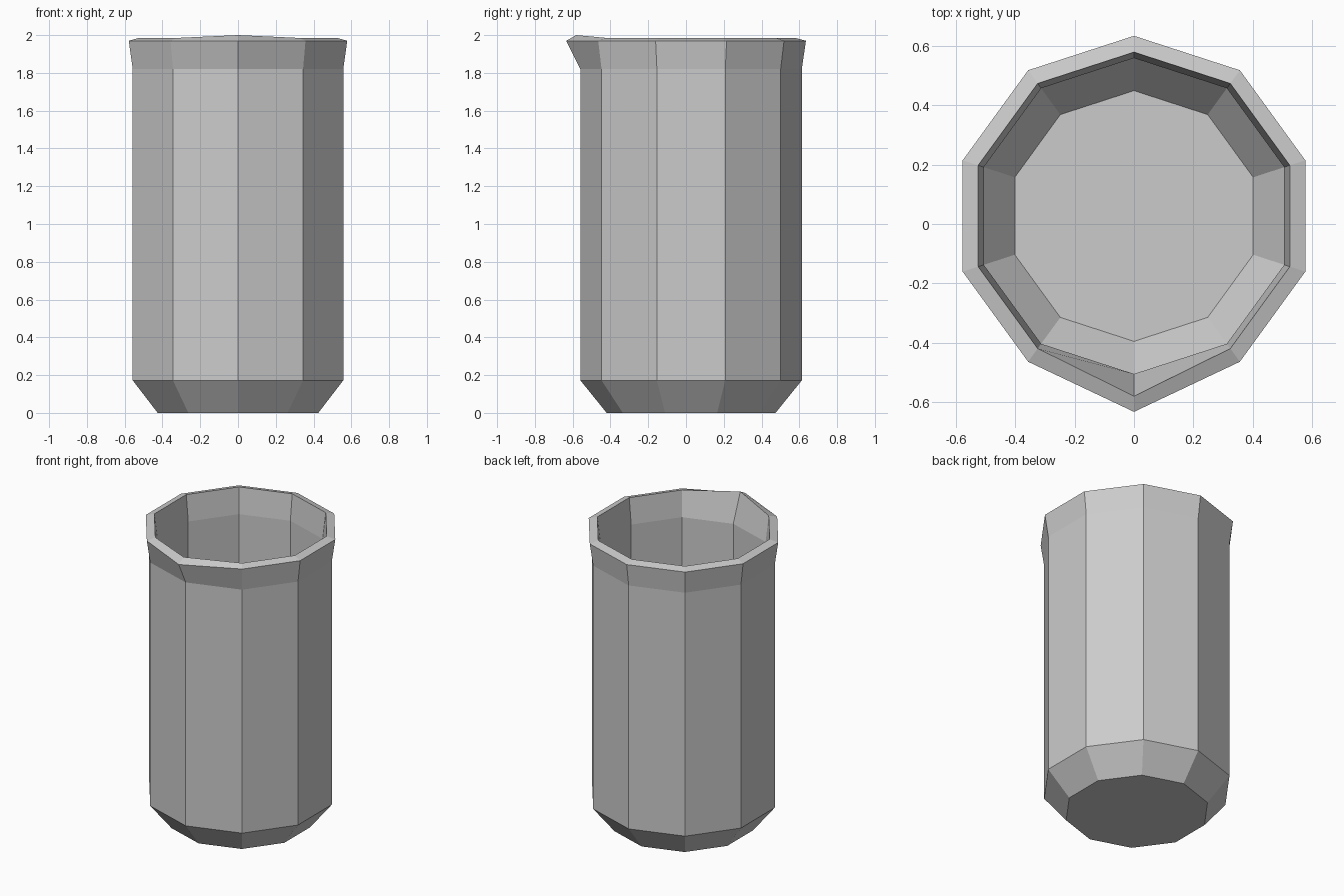
import bpy, bmesh, math

cube = bpy.data.objects.get("Cube")
if cube:
    bpy.data.objects.remove(cube)

SIDES = 10
CENTRE_Y = 0.027

# Plain grey material
grey = bpy.data.materials.new("plain_grey")
grey.use_nodes = True
colour = (0.6, 0.6, 0.6, 1)
grey.diffuse_color = colour
grey.node_tree.nodes["Principled BSDF"].inputs["Base Color"].default_value = colour

# Wall profile: radius, height, spout push forward, spout lift
profile = [
    (0.447, 0.0, 0, 0),         # outer base
    (0.586, 0.172, 0, 0),       # outer chamfer top
    (0.586, 1.82, 0, 0),        # outer neck
    (0.608, 1.97, 0.053, 0),    # outer lip
    (0.553, 1.985, 0.055, 0.015),  # inner lip
    (0.533, 1.81, 0, 0),        # inner neck
    (0.533, 0.188, 0, 0),       # inner chamfer top
    (0.423, 0.05, 0, 0),        # inner floor
]

bm = bmesh.new()
rings = []
for radius, height, push, lift in profile:
    ring = []
    for i in range(SIDES):
        a = 2 * math.pi * i / SIDES - math.pi / 2
        spout = i == 0
        ring.append(bm.verts.new((radius * math.cos(a),
                                  CENTRE_Y + radius * math.sin(a) - push * spout,
                                  height + lift * spout)))
    rings.append(ring)

# Walls, running up the outside and down the inside
for low, high in zip(rings, rings[1:]):
    for i in range(SIDES):
        j = (i + 1) % SIDES
        bm.faces.new((low[i], low[j], high[j], high[i]))

# Underside and inner floor
bm.faces.new(rings[0][::-1])
bm.faces.new(rings[-1])

mesh = bpy.data.meshes.new("beaker_body")
bm.to_mesh(mesh)
bm.free()
mesh.materials.append(grey)
beaker = bpy.data.objects.new("beaker_body", mesh)
bpy.context.collection.objects.link(beaker)
